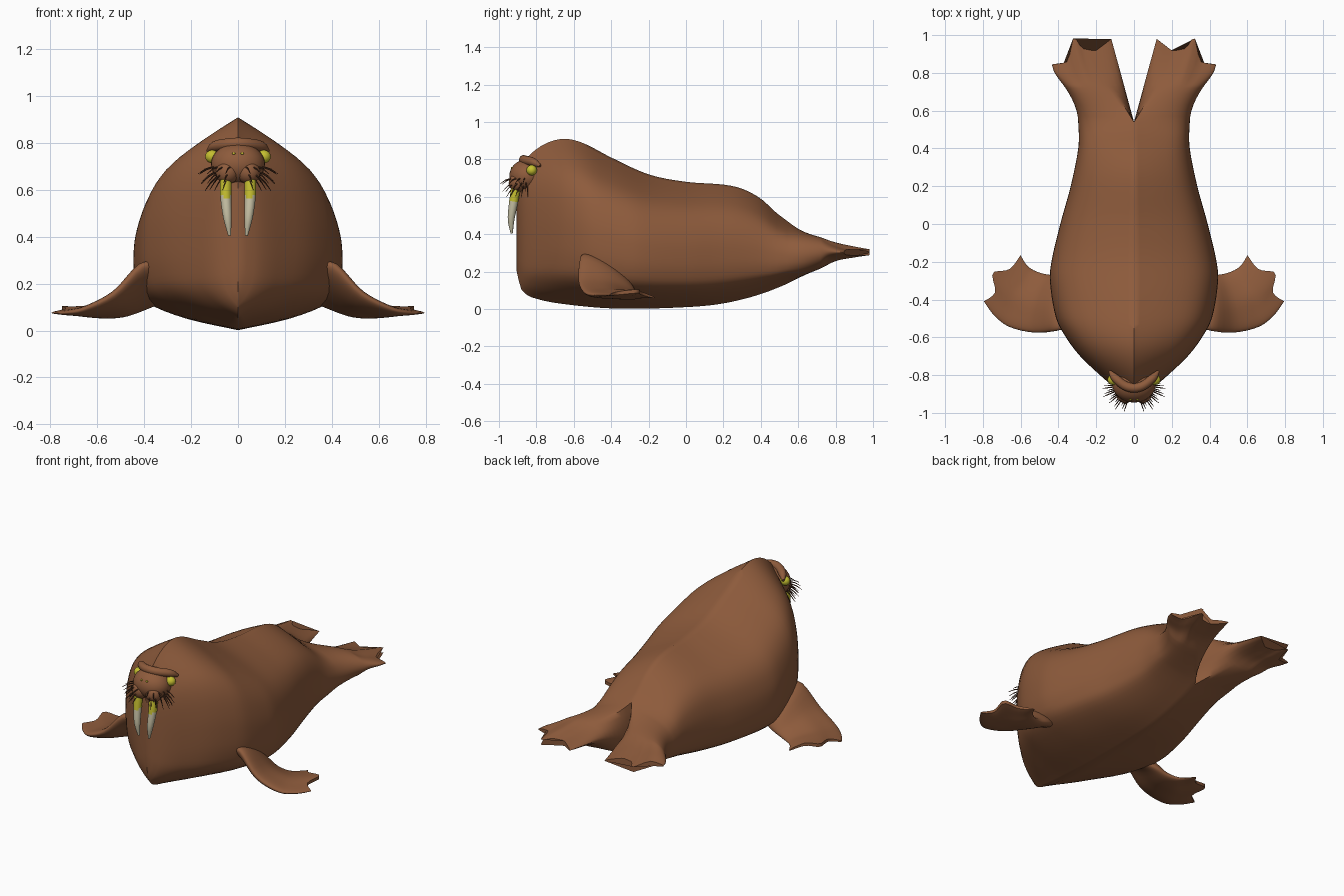
import bpy, bmesh, math
from mathutils import Vector

if "Cube" in bpy.data.objects:
    bpy.data.objects.remove(bpy.data.objects["Cube"])


def material(name, rgb):
    m = bpy.data.materials.new(name)
    m.diffuse_color = (*rgb, 1)
    m.use_nodes = True
    m.node_tree.nodes["Principled BSDF"].inputs["Base Color"].default_value = m.diffuse_color
    return m


BROWN = material("brown_hide", (0.27, 0.105, 0.045))
DARK = material("dark_whisker", (0.085, 0.035, 0.017))
YELLOW = material("yellow", (0.56, 0.52, 0.03))
IVORY = material("ivory", (0.58, 0.54, 0.38))


def spline(pts, t):
    """Smooth point at t (0..1) along evenly indexed control points."""
    f = min(max(t, 0), 1) * (len(pts) - 1)
    i = min(int(f), len(pts) - 2)
    f -= i
    p = [Vector(pts[min(max(i + k, 0), len(pts) - 1)]) for k in (-1, 0, 1, 2)]
    m1, m2 = (p[2] - p[0]) / 2, (p[3] - p[1]) / 2
    return ((2*f**3 - 3*f**2 + 1) * p[1] + (f**3 - 2*f**2 + f) * m1
            + (3*f**2 - 2*f**3) * p[2] + (f**3 - f**2) * m2)


def graph(knots, x, smooth=True):
    """Value at x of a curve through (x, value) knots."""
    n = len(knots)
    x = min(max(x, knots[0][0]), knots[-1][0])
    i = max(k for k in range(n - 1) if knots[k][0] <= x)
    (x0, a), (x1, b) = knots[i], knots[i + 1]
    f = (x - x0) / (x1 - x0)
    if not smooth:
        return a + (b - a) * f

    def slope(k):
        lo, hi = max(k - 1, 0), min(k + 1, n - 1)
        return (knots[hi][1] - knots[lo][1]) / (knots[hi][0] - knots[lo][0])
    return ((2*f**3 - 3*f**2 + 1) * a + (f**3 - 2*f**2 + f) * slope(i) * (x1 - x0)
            + (3*f**2 - 2*f**3) * b + (f**3 - f**2) * slope(i + 1) * (x1 - x0))


def finish(name, bm, mats, mirror=True, rule=None, angle=50):
    if mirror:
        bmesh.ops.mirror(bm, geom=bm.verts[:] + bm.edges[:] + bm.faces[:],
                         axis='X', merge_dist=0.0005)
    bmesh.ops.remove_doubles(bm, verts=bm.verts[:], dist=0.00005)
    bmesh.ops.recalc_face_normals(bm, faces=bm.faces[:])
    if rule:
        for f in bm.faces:
            f.material_index = rule(f.calc_center_median())
    me = bpy.data.meshes.new(name)
    bm.to_mesh(me)
    bm.free()
    ob = bpy.data.objects.new(name, me)
    bpy.context.collection.objects.link(ob)
    for m in mats:
        me.materials.append(m)
    bpy.ops.object.select_all(action='DESELECT')
    ob.select_set(True)
    bpy.context.view_layer.objects.active = ob
    bpy.ops.object.shade_smooth_by_angle(angle=math.radians(angle))
    return ob


def loft(bm, rings, caps=(True, True)):
    rows = [[bm.verts.new(p) for p in r] for r in rings]
    n = len(rows[0])
    for a, b in zip(rows, rows[1:]):
        for k in range(n):
            bm.faces.new((a[k], a[(k + 1) % n], b[(k + 1) % n], b[k]))
    for row, cap in zip((rows[0], rows[-1]), caps):
        if cap:  # strip cap joins the two sides of a flat ring
            for k in range(n // 2 - 1):
                quad = (row[k], row[k + 1], row[n - 2 - k], row[n - 1 - k])
                if len(set(quad)) == 4:
                    bm.faces.new(quad)


def tube(bm, pts, radii, sides=12, steps=10):
    rings = []
    for i in range(steps + 1):
        t = i / steps
        d = (spline(pts, t + .02) - spline(pts, t - .02)).normalized()
        side = d.cross(Vector((0, .3, 1)) if abs(d.z) < .9 else Vector((0, 1, 0))).normalized()
        up = side.cross(d)
        r = spline([(q, 0) for q in radii], t).x
        rings.append([spline(pts, t) + r * (math.cos(a) * side + math.sin(a) * up)
                      for a in (2 * math.pi * (k + .5) / sides for k in range(sides))])
    loft(bm, rings)


# Body with split hind flippers: one half lofted from nose to toes, then mirrored
TOP = [(-.905, .68), (-.88, .76), (-.84, .82), (-.75, .885), (-.65, .91), (-.55, .887),
       (-.4, .81), (-.2, .72), (0, .68), (.2, .665), (.3, .643), (.4, .59), (.5, .5),
       (.6, .435), (.72, .385), (.8, .357), (.9, .335), (.98, .32)]
BOTTOM = [(-.905, .2), (-.88, .105), (-.8, .055), (-.6, .02), (-.35, .002), (0, .01),
          (.2, .03), (.4, .08), (.6, .16), (.72, .215), (.8, .255), (.9, .275), (.98, .287)]
WIDTH = [(-.905, 0), (-.88, .07), (-.85, .12), (-.8, .18), (-.7, .285), (-.6, .36),
         (-.5, .412), (-.3, .445), (-.2, .437), (0, .39), (.2, .335), (.4, .295),
         (.5, .293), (.6, .305), (.7, .35), (.8, .42), (.845, .435)]
TOES = [(0, .98), (.08, .96), (.27, .915), (.5, .93), (.63, 1.0), (.68, .93),
        (.72, .86), (.85, .85), (1, .845)]
SECTION = [(0, 1), (.4, .83), (.71, .66), (.88, .48), (.97, .25), (1, 0),
           (.98, -.35), (.87, -.62), (.5, -.84), (0, -1)]
M, K, CROTCH, FOOT = 36, 8, .54, .72


def body_ring(y, v=0):
    yn = y + .26 * v
    top, bot = graph(TOP, yn), graph(BOTTOM, yn)
    w = graph(WIDTH, y + .125 * v)
    x_in = max(0, .12 * (yn - CROTCH) / .44)
    blend = min(max((yn - CROTCH) / .2, 0), 1)
    mid = bot + (top - bot) * (.42 + .08 * blend)
    ring = []
    for i in range(M + K):
        if i <= M:
            s, h = spline(SECTION, i / M)
            a = math.radians(120 - 240 * i / M)
        else:
            f = (i - M) / K
            s, h = 0, 2 * f - 1
            a = math.radians(-120 - 120 * f)
        s += ((1 + math.cos(a)) / 2 - s) * blend
        h += (math.sin(a) - h) * blend
        z = mid + h * ((top - mid) if h > 0 else (mid - bot))
        yy = y + v * (graph(TOES, s, False) - y)
        ring.append(Vector((x_in + (w - x_in) * s, yy, z)))
    return ring


ys = [-.905 + .0125 * i for i in range(9)] + [-.775 + .035 * i for i in range(37)]
ys = [y for y in ys if y < CROTCH - .01] + [CROTCH + .03 * i for i in range(6)]
rings = [body_ring(y) for y in ys] + [body_ring(FOOT, i / 14) for i in range(15)]
bm = bmesh.new()
loft(bm, rings, (False, False))
end = [v for v in bm.verts if v.is_boundary and v.co.y > .8]
bmesh.ops.holes_fill(bm, edges=[e for e in bm.edges if e.is_boundary and
                                all(v in end for v in e.verts)], sides=0)
bmesh.ops.delete(bm, geom=[f for f in bm.faces if all(v.co.x < 1e-4 for v in f.verts)],
                 context='FACES')
finish("body", bm, [BROWN])

# Front flippers: twisted blades with three pointed digits
LEAD = [(.33, -.54, .28), (.41, -.565, .275), (.53, -.575, .155), (.66, -.545, .09),
        (.74, -.485, .075), (.795, -.41, .075)]
TRAIL = [(.33, -.3, .13), (.4, -.275, .1), (.47, -.265, .075), (.53, -.245, .065),
         (.57, -.215, .065), (.6, -.165, .06)]
DIGITS = [(.795, -.41, .075), (.735, -.36, .085), (.748, -.26, .095), (.66, -.24, .085),
          (.6, -.165, .06)]
THICK = [(0, .05), (.2, .05), (.4, .04), (.6, .03), (.8, .02), (1, .01)]
bm = bmesh.new()
rings = []
for i in range(21):
    v = i / 20
    a0, b0 = spline(LEAD, v), spline(TRAIL, v)
    lift = Vector((.6, .2, .7)).lerp(Vector((0, 0, 1)), v).normalized()
    ring = []
    for k in range(40):
        a = 2 * math.pi * (k + .5) / 40
        u = (1 - math.cos(a)) / 2
        tip = spline(DIGITS, u) - Vector(DIGITS[0]).lerp(Vector(DIGITS[-1]), u)
        ring.append(a0.lerp(b0, u) + tip * v**3 + lift * math.sin(a) * graph(THICK, v))
    rings.append(ring)
loft(bm, rings)
finish("front_flippers", bm, [BROWN])


# Head, eyes and nostrils from scaled spheres
def ball(name, centre, radii, mat, mirror, seg=24):
    bm = bmesh.new()
    bmesh.ops.create_uvsphere(bm, u_segments=seg, v_segments=seg // 2, radius=1)
    for v in bm.verts:
        v.co = Vector(centre) + Vector([c * r for c, r in zip(v.co, radii)])
    finish(name, bm, [mat], mirror)


HEAD, HEAD_R = Vector((0, -.85, .71)), Vector((.115, .095, .09))
ball("head", HEAD, HEAD_R, BROWN, False, 32)
ball("muzzle_pads", (.045, -.9, .675), (.05, .048, .05), BROWN, True)
ball("eyes", (.11, -.825, .742), (.03, .028, .028), YELLOW, True)
ball("nostrils", (.018, -.93, .755), (.007, .006, .005), YELLOW, True, 12)

# Brow ridge arching over the eyes
bm = bmesh.new()
tube(bm, [(-.128, -.78, .765), (-.1, -.815, .785), (-.05, -.855, .795), (0, -.868, .798),
          (.05, -.855, .795), (.1, -.815, .785), (.128, -.78, .765)],
     [.008, .022, .024, .025, .024, .022, .008], 14, 24)
finish("brow", bm, [BROWN], False)

# Tusks, yellow near the gum
bm = bmesh.new()
tube(bm, [(.052, -.91, .645), (.052, -.922, .57), (.045, -.935, .48), (.036, -.932, .405)],
     [.025, .024, .018, .006], 14, 16)
finish("tusks", bm, [IVORY, YELLOW], rule=lambda c: 1 if c.z > .57 else 0)

# Whiskers fanning from both sides of the muzzle
bm = bmesh.new()
for row in range(3):
    for col in range(5):
        az = math.radians(18 + 16 * col + 5 * row)
        drop = -.15 - .3 * row
        d = Vector((math.sin(az), -math.cos(az), drop)).normalized()
        base = HEAD + Vector([c * r * .97 for c, r in zip(d, HEAD_R)])
        length = .062 + .008 * (col % 2)
        tube(bm, [base, base + d * length * .5 + Vector((0, 0, -.004)),
                  base + d * length + Vector((0, 0, -.02))], [.0035, .003, .001], 6, 4)
finish("whiskers", bm, [DARK])
